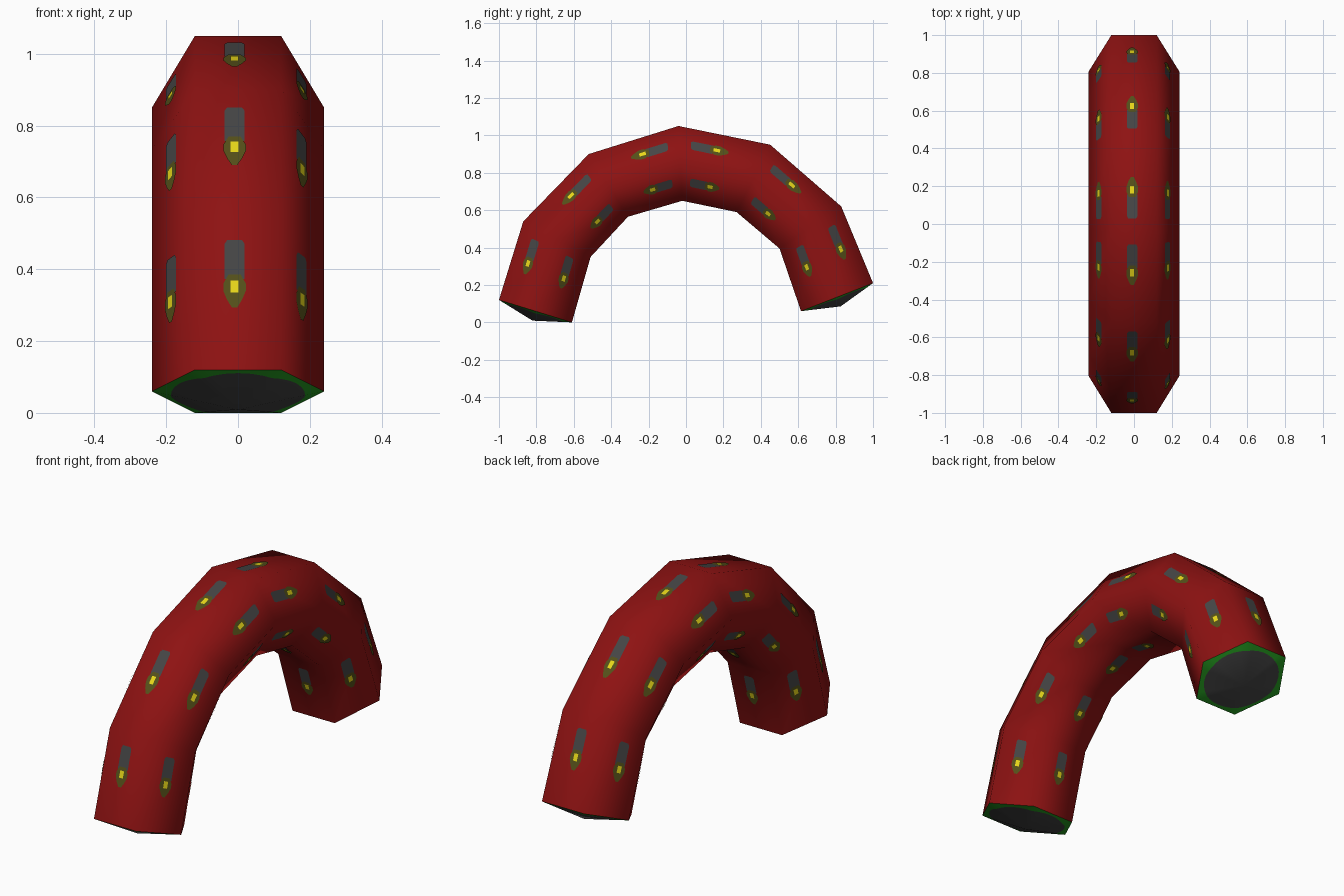
import bpy
import math
from mathutils import Vector

if "Cube" in bpy.data.objects:
    bpy.data.objects.remove(bpy.data.objects["Cube"])


def mat(name, rgb):
    m = bpy.data.materials.new(name)
    m.diffuse_color = (*rgb, 1)
    m.use_nodes = True
    m.node_tree.nodes["Principled BSDF"].inputs["Base Color"].default_value = m.diffuse_color
    return m


RED = mat("deep red", (0.27, 0.006, 0.006))
GREY = mat("dark grey", (0.06, 0.06, 0.06))
OLIVE = mat("olive", (0.09, 0.08, 0.01))
YELLOW = mat("yellow", (0.80, 0.68, 0.01))
GREEN = mat("green", (0.02, 0.36, 0.016))


def make(name, verts, faces, mats, idx=None, smooth=False):
    me = bpy.data.meshes.new(name)
    me.from_pydata([tuple(v) for v in verts], [], faces)
    for m in mats:
        me.materials.append(m)
    for i, p in enumerate(me.polygons):
        p.use_smooth = smooth
        if idx:
            p.material_index = idx[i]
    ob = bpy.data.objects.new(name, me)
    bpy.context.collection.objects.link(ob)
    return ob


# outer and inner edge of the arch, (y, z) at each station
outer = [(-1, .12), (-.87, .54), (-.52, .90), (-.04, 1.05), (.45, .95), (.83, .62), (1, .21)]
inner = [(-.61, 0), (-.51, .35), (-.31, .565), (-.02, .65), (.27, .59), (.50, .395), (.615, .06)]

# hexagonal rings
rings = []
for o, i in zip(outer, inner):
    m = ((o[0] + i[0]) / 2, (o[1] + i[1]) / 2)
    rings.append([Vector((x, *p)) for x, p in
                  ((-.24, m), (-.12, o), (.12, o), (.24, m), (.12, i), (-.12, i))])
centres = [sum(r, Vector()) / 6 for r in rings]

# arched tube
faces = [(s * 6 + k, s * 6 + (k + 1) % 6, (s + 1) * 6 + (k + 1) % 6, (s + 1) * 6 + k)
         for s in range(6) for k in range(6)]
make("arched_tube", [v for r in rings for v in r], faces, [RED], smooth=True)


# slightly pointed end caps: grey disc with a green rim
def end_cap(name, s, nxt, flip):
    ring, c = rings[s], centres[s]
    n = (ring[1] - ring[0]).cross(ring[2] - ring[1]).normalized()
    if n.dot(c - centres[nxt]) < 0:
        n = -n
    per = 6
    N = 6 * per
    edge = [ring[k].lerp(ring[(k + 1) % 6], j / per) for k in range(6) for j in range(per)]
    disc = []
    for p in edge:
        f = min(.96, .187 / (p - c).length)
        disc.append(c.lerp(p, f) + n * .053 * (1 - f))
    verts = edge + disc + [c + n * .053]
    fs, idx = [], []
    for k in range(N):
        j = (k + 1) % N
        fs += [(k, j, N + j, N + k), (N + k, N + j, 2 * N)]
        idx += [1, 0]
    if flip:
        fs = [f[::-1] for f in fs]
    make(name, verts, fs, [GREY, GREEN], idx, True)


for name, s, nxt in (("front_end_cap", 0, 1), ("back_end_cap", 6, 5)):
    r = rings[s]
    nn = (r[1] - r[0]).cross(r[2] - r[1])
    end_cap(name, s, nxt, nn.dot(centres[s] - centres[nxt]) < 0)

# painted marks, (across, along) on each panel: slot, glow, core
shapes = [
    [(-.115, .60), (.115, .60), (.115, .835), (.085, .86), (-.085, .86), (-.115, .835)],
    [(-.03, .41), (.03, .41), (.085, .46), (.13, .52), (.13, .57), (.07, .63),
     (-.07, .63), (-.13, .57), (-.13, .52), (-.085, .46)],
    [(-.045, .51), (.045, .51), (.045, .59), (-.045, .59)],
]
verts, fs, idx = [], [], []
for s in range(6):
    # marks point downward on both legs
    lo, hi = (s, s + 1) if s < 3 else (s + 1, s)
    mid = (centres[s] + centres[s + 1]) / 2
    for k in range(6):
        a, b = rings[lo][k], rings[lo][(k + 1) % 6]
        d, c = rings[hi][k], rings[hi][(k + 1) % 6]
        n = (c - a).cross(d - b).normalized()
        out = n.dot((a + b + c + d) / 4 - mid) > 0
        if not out:
            n = -n
        for layer, shape in enumerate(shapes):
            base = len(verts)
            for u, t in shape:
                u += .46
                verts.append(a.lerp(b, u).lerp(d.lerp(c, u), t) + n * (.002 + .0015 * layer))
            f = list(range(base, len(verts)))
            fs.append(f if out else f[::-1])
            idx.append(layer)
make("panel_marks", verts, fs, [GREY, OLIVE, YELLOW], idx)
